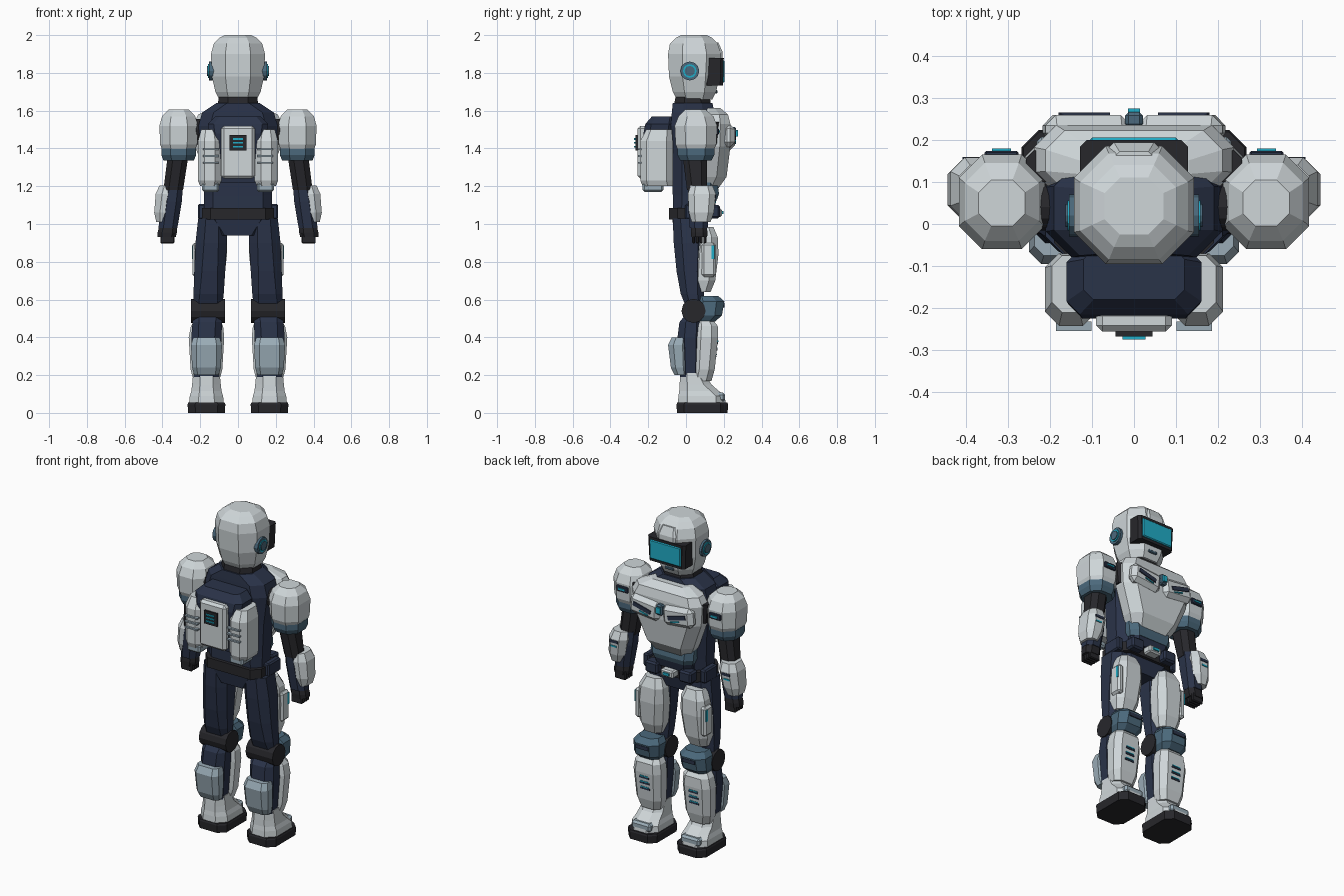
import bpy
import bmesh
from mathutils import Matrix, Vector

cube = bpy.data.objects.get("Cube")
if cube:
    bpy.data.objects.remove(cube, do_unlink=True)


def material(name, *rgb):
    mat = bpy.data.materials.new(name)
    mat.use_nodes = True
    mat.diffuse_color = (*rgb, 1)
    shader = next(n for n in mat.node_tree.nodes if n.type == "BSDF_PRINCIPLED")
    shader.inputs["Base Color"].default_value = (*rgb, 1)
    shader.inputs["Roughness"].default_value = .6
    return mat


light = material("light_grey", .62, .67, .69)
pale = material("pale_steel", .32, .41, .47)
steel = material("steel_blue", .07, .14, .2)
navy = material("navy_fabric", .023, .033, .066)
black = material("black_rubber", .02, .02, .024)
teal = material("teal_glow", .015, .42, .58)


def finish(name, mat, bm, mirror):
    """Turn the bmesh into a flat shaded object, optionally mirrored across x."""
    bmesh.ops.recalc_face_normals(bm, faces=bm.faces)
    mesh = bpy.data.meshes.new(name)
    bm.to_mesh(mesh)
    bm.free()
    mesh.materials.append(mat)
    obj = bpy.data.objects.new(name, mesh)
    bpy.context.collection.objects.link(obj)
    if mirror:
        mod = obj.modifiers.new("Mirror", "MIRROR")
        mod.use_mirror_merge = False
    return obj


def loft(name, mat, rings, axis=None, chamfer=.27):
    """Stack chamfered rectangles (z, half width, back y, front y) along an x axis."""
    bm = bmesh.new()
    loops = []
    for z, half, back, front in rings:
        centre = axis(z) if axis else 0
        cut = chamfer * min(2 * half, front - back)
        x_in, y_in, y_out = half - cut, back + cut, front - cut
        outline = [(x_in, back), (half, y_in), (half, y_out), (x_in, front),
                   (-x_in, front), (-half, y_out), (-half, y_in), (-x_in, back)]
        loops.append([bm.verts.new((centre + x, y, z)) for x, y in outline])
    for low, high in zip(loops, loops[1:]):
        for i in range(len(low)):
            j = (i + 1) % len(low)
            bm.faces.new((low[i], low[j], high[j], high[i]))
    bm.faces.new(loops[0])
    bm.faces.new(loops[-1])
    return finish(name, mat, bm, axis is not None)


def box(name, mat, centre, size, bevel=0, tilt=0, mirror=False):
    """Bevelled box, tilted around the y axis."""
    bm = bmesh.new()
    bmesh.ops.create_cube(bm, size=1)
    bmesh.ops.scale(bm, vec=size, verts=bm.verts)
    if bevel:
        bmesh.ops.bevel(bm, geom=bm.edges[:], offset=bevel, segments=1, affect="EDGES")
    place = Matrix.Translation(Vector(centre)) @ Matrix.Rotation(tilt, 4, "Y")
    bmesh.ops.transform(bm, matrix=place, verts=bm.verts)
    return finish(name, mat, bm, mirror)


def disc(name, mat, centre, radius, width, sides=12):
    """Mirrored pair of cylinders lying along x."""
    bm = bmesh.new()
    bmesh.ops.create_cone(bm, cap_ends=True, segments=sides,
                          radius1=radius, radius2=radius, depth=width)
    place = Matrix.Translation(Vector(centre)) @ Matrix.Rotation(1.5708, 4, "Y")
    bmesh.ops.transform(bm, matrix=place, verts=bm.verts)
    return finish(name, mat, bm, True)


def pair(*args, **options):
    return box(*args, mirror=True, **options)


def leg(z):
    return .167 - .05 * max(0, z - .4)


def arm(z):
    return .298 + .14 * (1.5 - z)


def shoulder(z):
    return .314


def tank(z):
    return .15


# Head
loft("helmet", light, [(1.66, .1, -.05, .14), (1.7, .12, -.07, .16),
     (1.78, .138, -.09, .175), (1.9, .143, -.095, .185), (1.955, .128, -.085, .168),
     (1.985, .1, -.055, .14), (2, .07, -.025, .11)])
loft("helmet_brow", light, [(1.875, .1, 0, .194), (1.91, .1, 0, .194), (1.96, .075, 0, .172)])
loft("visor_frame", black, [(1.733, .122, .095, .196), (1.88, .128, .095, .2)], chamfer=.15)
box("visor_glass", teal, (0, .198, 1.807), (.21, .014, .116), bevel=.005)
box("chin_vent", steel, (0, .16, 1.7), (.06, .012, .018), bevel=.004)
for label, mat, radius, reach in (("rim", steel, .05, .154), ("ring", teal, .036, .158),
                                  ("cap", steel, .027, .163)):
    disc("ear_" + label, mat, (reach - .02, .02, 1.81), radius, .04)

# Neck and torso
loft("neck", black, [(1.62, .11, -.065, .135), (1.675, .1, -.055, .125)])
loft("torso", navy, [(1.02, .18, -.07, .1), (1.15, .18, -.07, .11), (1.35, .19, -.075, .12),
     (1.52, .21, -.08, .15), (1.59, .19, -.075, .15), (1.64, .115, -.07, .14)])
loft("pelvis", navy, [(.94, .115, -.06, .1), (1.04, .185, -.075, .12)])
loft("belt", black, [(1.025, .19, -.09, .135), (1.085, .19, -.09, .135)], chamfer=.2)
pair("hip_pouch", navy, (.193, .055, 1.065), (.04, .12, .08), bevel=.008)
pair("belt_pouch", navy, (.115, .145, 1.065), (.085, .07, .07), bevel=.01)
box("buckle", light, (0, .16, 1.06), (.085, .06, .045), bevel=.008)
box("buckle_light", teal, (0, .193, 1.06), (.04, .009, .016))
loft("waist_guard", navy, [(1.08, .12, .03, .15), (1.14, .135, .03, .165)])
loft("abdomen_guard", steel, [(1.13, .135, .03, .165), (1.16, .145, .03, .175),
     (1.22, .145, .03, .165)])

# Chest armour
loft("chest_plate", light, [(1.18, .12, .05, .165), (1.25, .165, .05, .215),
     (1.41, .228, .06, .235), (1.53, .238, .07, .235), (1.58, .21, .08, .222),
     (1.615, .13, .09, .18)], chamfer=.32)
loft("chest_trim", black, [(1.42, .24, .1, .17), (1.54, .257, .1, .175)])
pair("pectoral_plate", light, (.112, .225, 1.46), (.205, .068, .12), bevel=.025, tilt=-.1)
pair("chest_vent", navy, (.118, .261, 1.462), (.12, .008, .024), tilt=-.25)
pair("chest_vent_light", teal, (.105, .262, 1.434), (.06, .006, .007), tilt=-.25)
box("chest_emblem", steel, (0, .248, 1.48), (.042, .036, .065), bevel=.008)
box("chest_lamp", teal, (0, .27, 1.48), (.028, .009, .036))

# Backpack
loft("backpack_core", navy, [(1.22, .13, -.2, -.06), (1.48, .155, -.225, -.06),
     (1.53, .16, -.215, -.06), (1.57, .12, -.18, -.06)], chamfer=.2)
loft("backpack_tanks", light, [(1.2, .05, -.23, -.07), (1.23, .062, -.242, -.07),
     (1.44, .062, -.242, -.07), (1.5, .045, -.21, -.075)], axis=tank)
pair("tank_foot", pale, (.145, -.175, 1.195), (.09, .11, .05), bevel=.01)
box("backpack_hatch", light, (0, -.23, 1.38), (.18, .052, .28), bevel=.015)
box("hatch_screen", black, (0, -.261, 1.43), (.088, .012, .08))
for i in range(3):
    z = 1.41 + i * .02
    box("screen_bar", teal, (0, -.27, z), (.055, .009, .008))
    pair("tank_vent", pale, (.143, -.243, z - .085 + i * .015), (.085, .022, .009))

# Arms
disc("shoulder_joint", black, (.215, .04, 1.5), .055, .1)
loft("shoulder_armour", light, [(1.385, .085, -.04, .145), (1.42, .098, -.055, .16),
     (1.52, .102, -.06, .165), (1.57, .088, -.04, .145), (1.605, .055, -.005, .105)],
     axis=shoulder)
loft("shoulder_band", steel, [(1.335, .08, -.03, .135), (1.365, .092, -.045, .15),
     (1.4, .092, -.045, .15)], axis=shoulder)
pair("shoulder_badge", navy, (.315, .167, 1.49), (.08, .014, .035), bevel=.004)
pair("shoulder_light", teal, (.315, .176, 1.49), (.045, .008, .01))
loft("upper_arm", black, [(1.18, .052, .005, .11), (1.38, .055, -.02, .11)], axis=arm)
loft("forearm", navy, [(.98, .05, .02, .115), (1.12, .054, .01, .125),
     (1.2, .048, .01, .115)], axis=arm)
loft("forearm_armour", light, [(1.01, .038, .03, .13), (1.06, .056, .015, .148),
     (1.16, .062, .01, .158), (1.205, .048, .025, .14)], axis=lambda z: arm(z) + .028)
pair("forearm_slot", navy, (.38, .155, 1.145), (.055, .009, .016))
pair("forearm_light", teal, (.385, .153, 1.115), (.04, .009, .009))
loft("palm", black, [(.93, .048, .028, .112), (.955, .051, .026, .114),
     (1, .046, .03, .108)], axis=arm)
for i in range(4):
    pair("finger", black, (.374, .04 + i * .02, .925), (.075, .017, .055), bevel=.005)

# Thighs and knees
loft("thigh", navy, [(.55, .074, .005, .09), (.63, .08, -.028, .095), (.75, .082, -.05, .1),
     (.9, .083, -.065, .11), (1.03, .075, -.07, .1)], axis=leg)
loft("thigh_armour", light, [(.64, .06, .03, .13), (.7, .078, .03, .155),
     (.84, .087, .035, .172), (.93, .08, .05, .168), (.985, .055, .05, .145)], axis=leg)
pair("thigh_box", light, (.222, .12, .81), (.04, .075, .18), bevel=.012)
pair("thigh_light", teal, (.24, .142, .85), (.008, .016, .07))
disc("knee_joint", black, (.159, .04, .54), .064, .182)
loft("knee_pad", steel, [(.485, .065, .05, .155), (.515, .085, .05, .19),
     (.59, .087, .05, .203), (.62, .065, .05, .17)], axis=leg)
pair("knee_slot", navy, (.158, .2, .57), (.085, .008, .022))

# Shins and boots
loft("shin", navy, [(.18, .065, -.03, .08), (.4, .08, -.045, .09), (.48, .078, -.035, .09),
     (.53, .07, .005, .09)], axis=leg)
loft("shin_armour", light, [(.17, .068, .03, .135), (.23, .084, .04, .152),
     (.4, .094, .045, .17), (.46, .085, .05, .168), (.49, .065, .055, .145)], axis=leg)
loft("calf_plate", pale, [(.2, .065, -.06, .01), (.24, .076, -.08, .01),
     (.36, .082, -.095, .01), (.4, .07, -.075, .01)], axis=leg)
for i in range(3):
    z = .3 + i * .035
    pair("shin_slot", navy, (.167, .156 + i * .004, z), (.065, .012, .01))
    pair("shin_light", teal, (.167, .157 + i * .004, z + .009), (.055, .012, .006))
loft("boot", light, [(.05, .092, -.043, .21), (.09, .088, -.04, .205), (.115, .08, -.036, .175),
     (.15, .076, -.034, .135), (.21, .07, -.03, .1)], axis=leg)
pair("toe_cap", pale, (.167, .172, .083), (.13, .07, .05), bevel=.012)
loft("sole", black, [(0, .097, -.048, .22), (.045, .1, -.05, .223), (.055, .096, -.046, .219)],
     axis=leg, chamfer=.2)
